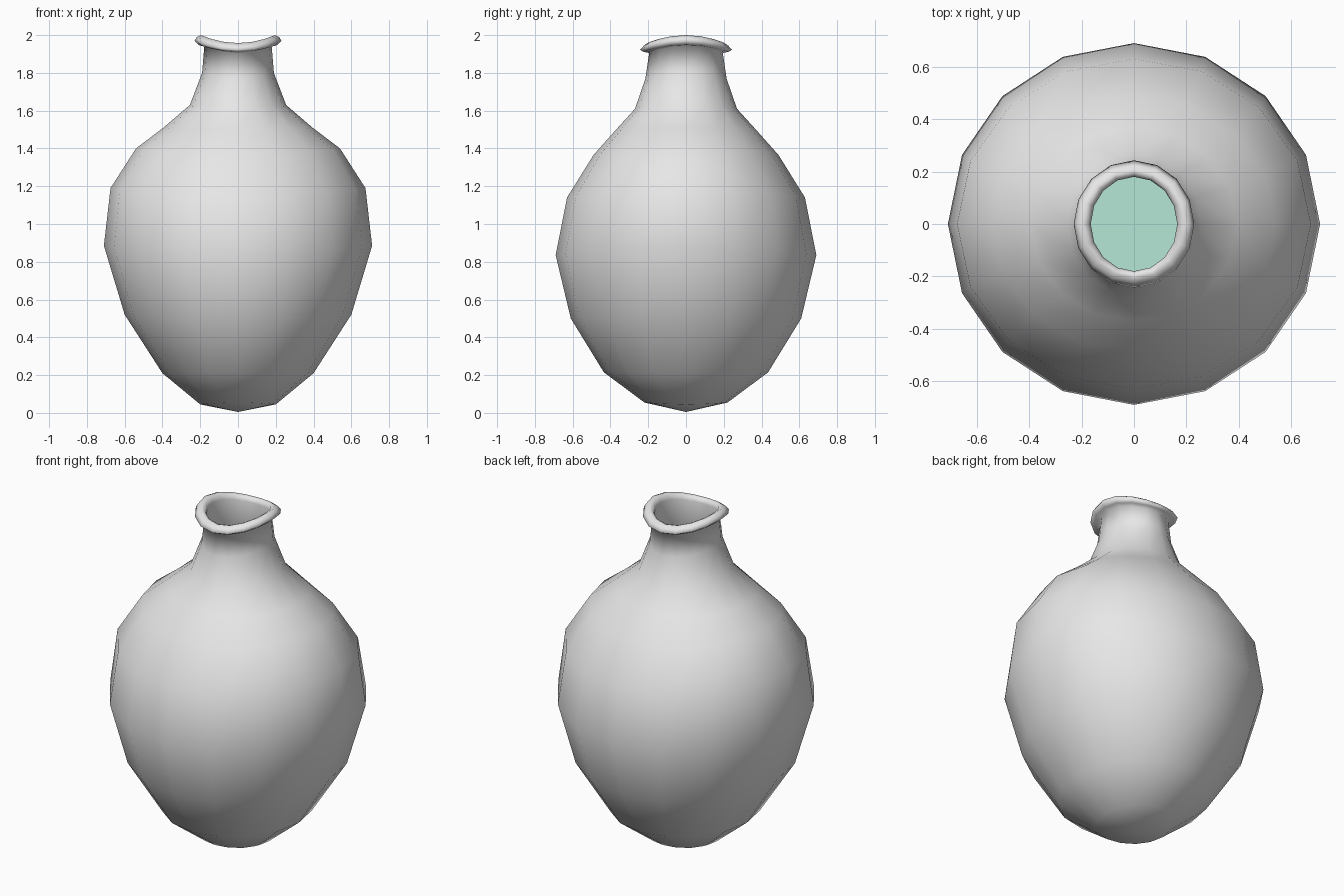
import bpy, bmesh, math

cube = bpy.data.objects.get("Cube")
if cube:
    bpy.data.objects.remove(cube, do_unlink=True)

SEGMENTS = 16


def material(name, rgb):
    m = bpy.data.materials.new(name)
    m.use_nodes = True
    m.diffuse_color = (*rgb, 1)
    m.node_tree.nodes["Principled BSDF"].inputs["Base Color"].default_value = (*rgb, 1)
    return m


def add_ring(bm, ring):
    """Oval ring whose radius and height differ along x and along y."""
    rx, zx, ry, zy = ring
    verts = []
    for i in range(SEGMENTS):
        a = math.tau * i / SEGMENTS
        c, s = math.cos(a), math.sin(a)
        verts.append(bm.verts.new((rx * c, ry * s, zx * c * c + zy * s * s)))
    return verts


def fan(bm, ring, z):
    tip = bm.verts.new((0, 0, z))
    for i in range(SEGMENTS):
        bm.faces.new((tip, ring[i], ring[(i + 1) % SEGMENTS]))


def loft(name, rings, start_z, end_z, mat):
    bm = bmesh.new()
    loops = [add_ring(bm, r) for r in rings]
    for low, high in zip(loops, loops[1:]):
        for i in range(SEGMENTS):
            j = (i + 1) % SEGMENTS
            bm.faces.new((low[i], low[j], high[j], high[i]))
    fan(bm, loops[0], start_z)
    fan(bm, loops[-1], end_z)
    bmesh.ops.recalc_face_normals(bm, faces=bm.faces)
    mesh = bpy.data.meshes.new(name)
    bm.to_mesh(mesh)
    bm.free()
    mesh.materials.append(mat)
    obj = bpy.data.objects.new(name, mesh)
    bpy.context.collection.objects.link(obj)
    mesh.shade_smooth()
    return obj


def inset(ring, d):
    rx, zx, ry, zy = ring
    return (rx - d, zx, ry - d, zy)


# Outer wall from base to neck: x radius, x height, y radius, y height
wall = [
    (0.20, 0.045, 0.22, 0.055),
    (0.40, 0.21, 0.435, 0.215),
    (0.60, 0.52, 0.61, 0.50),
    (0.71, 0.885, 0.69, 0.835),
    (0.675, 1.19, 0.63, 1.14),
    (0.54, 1.40, 0.49, 1.365),
    (0.395, 1.51, 0.37, 1.50),
    (0.255, 1.63, 0.27, 1.61),
    (0.19, 1.80, 0.215, 1.77),
    (0.178, 1.945, 0.195, 1.905),
]

# Rolled lip, higher at the sides than at the front and back
lip = [
    (0.208, 1.948, 0.225, 1.912),
    (0.23, 1.97, 0.243, 1.922),
    (0.218, 1.99, 0.225, 1.943),
    (0.195, 2.0, 0.205, 1.958),
    (0.175, 1.99, 0.187, 1.952),
    (0.165, 1.965, 0.18, 1.93),
]

inner = [inset(r, 0.015) for r in reversed(wall[:-1])]
loft("vase", wall + lip + inner, 0.005, 0.03, material("glazed white", (0.8, 0.8, 0.8)))

# Liquid filling the belly up to a level surface
level = 1.0
fill = [inset(r, 0.03) for r in wall[:4]] + [(0.66, level, 0.63, level)]
liquid = loft("liquid", fill, 0.05, level, material("mint green", (0.46, 0.8, 0.67)))
for p in liquid.data.polygons:
    if p.normal.z > 0.9:
        p.use_smooth = False
